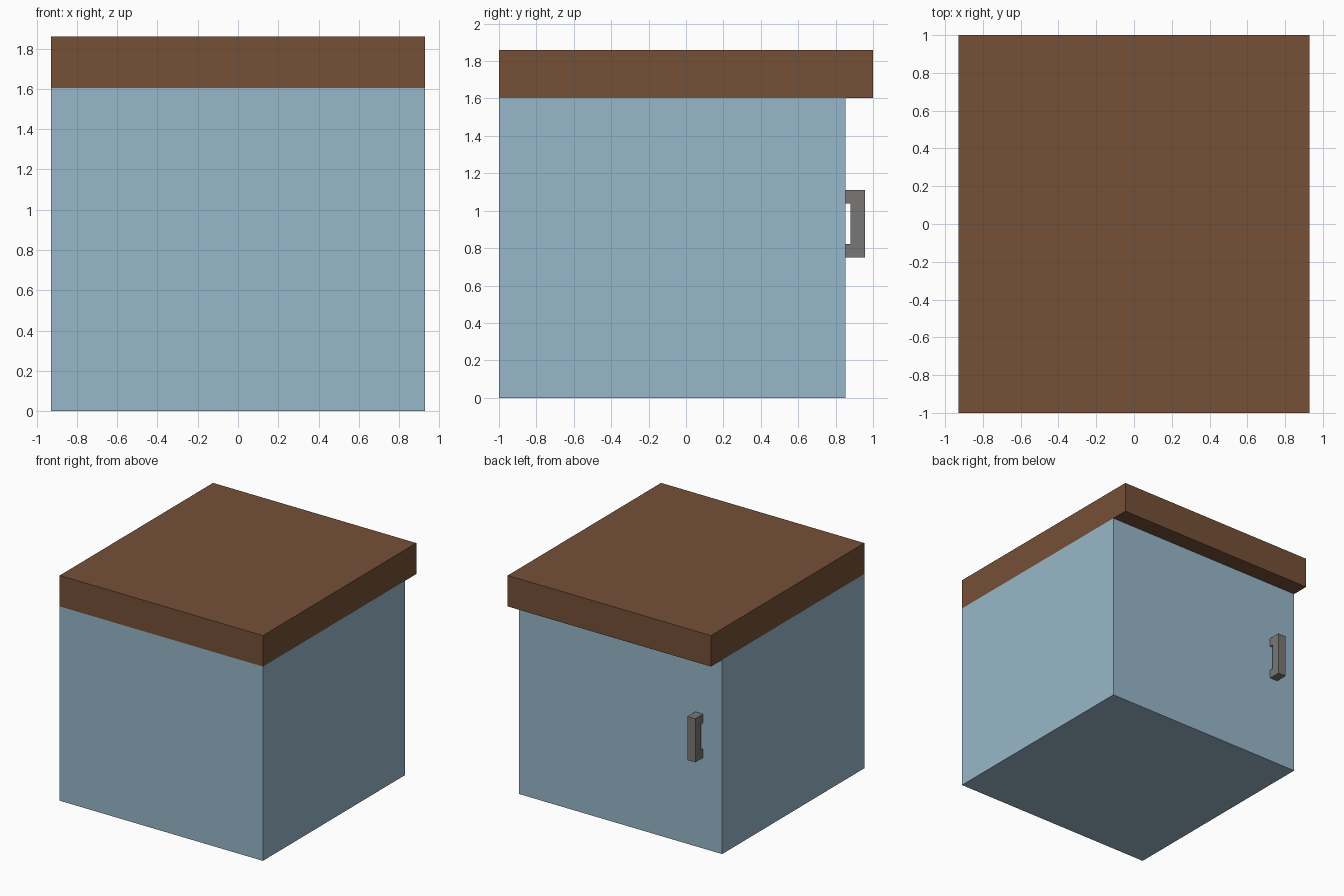
import bpy, bmesh
from mathutils import Vector

if "Cube" in bpy.data.objects:
    bpy.data.objects.remove(bpy.data.objects["Cube"])


def material(name, rgb):
    m = bpy.data.materials.new(name)
    m.diffuse_color = (*rgb, 1)
    m.use_nodes = True
    m.node_tree.nodes["Principled BSDF"].inputs["Base Color"].default_value = m.diffuse_color
    return m


def prism(name, profile, x0, x1, mat):
    """Extrude a (y, z) side profile from x0 to x1."""
    bm = bmesh.new()
    face = bm.faces.new([bm.verts.new((x0, y, z)) for y, z in profile])
    out = bmesh.ops.extrude_face_region(bm, geom=[face])
    verts = [v for v in out["geom"] if isinstance(v, bmesh.types.BMVert)]
    bmesh.ops.translate(bm, verts=verts, vec=Vector((x1 - x0, 0, 0)))
    bmesh.ops.recalc_face_normals(bm, faces=bm.faces)
    mesh = bpy.data.meshes.new(name)
    bm.to_mesh(mesh)
    bm.free()
    mesh.materials.append(mat)
    obj = bpy.data.objects.new(name, mesh)
    bpy.context.collection.objects.link(obj)
    return obj


def rect(y0, y1, z0, z1):
    return [(y0, z0), (y1, z0), (y1, z1), (y0, z1)]


blue = material("blue_paint", (0.31, 0.475, 0.585))
brown = material("brown_wood", (0.178, 0.08, 0.038))
metal = material("grey_metal", (0.19, 0.185, 0.18))

HALF_W, DOOR_Y, BODY_H = 0.928, 0.854, 1.604

# Cabinet body and overhanging worktop
prism("cabinet_body", rect(-1, DOOR_Y, 0, BODY_H), -HALF_W, HALF_W, blue)
prism("worktop", rect(-1, 1, BODY_H, 1.86), -HALF_W, HALF_W, brown)

# Bracket-shaped door handle on the back face
handle = [(DOOR_Y, 0.75), (0.956, 0.75), (0.956, 1.11), (DOOR_Y, 1.11),
          (DOOR_Y, 1.038), (0.88, 1.038), (0.88, 0.822), (DOOR_Y, 0.822)]
prism("door_handle", handle, -0.755, -0.682, metal)
